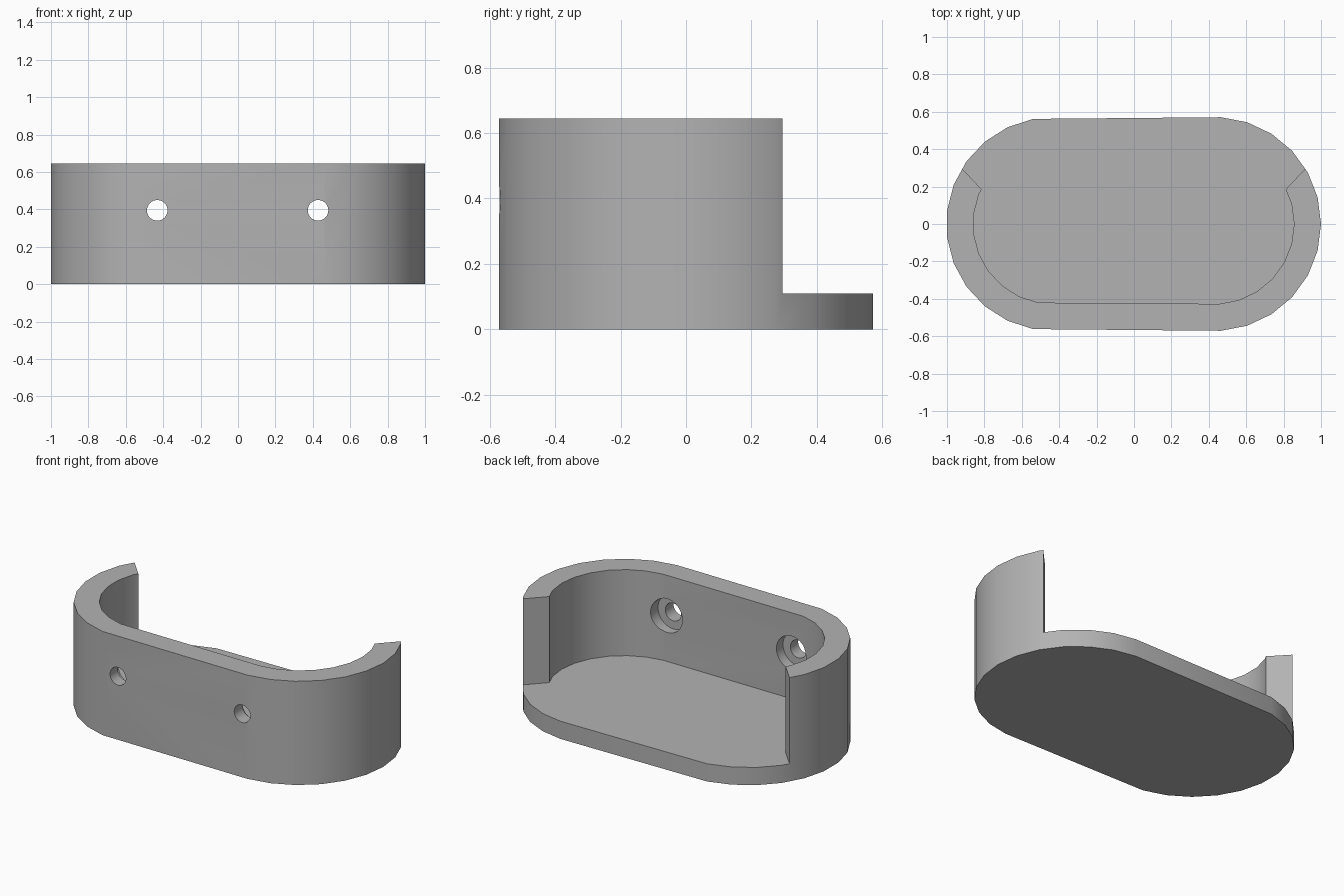
import bpy, bmesh, math
from mathutils import Matrix, Vector

if "Cube" in bpy.data.objects:
    bpy.data.objects.remove(bpy.data.objects["Cube"])

STEPS = 25                       # sides of each end circle
R_OUT, R_IN = 0.572, 0.428       # outer and inner end radius
CENTRES = (0.428, -0.432)        # end circle centres, also the screw positions
HEIGHT, FLOOR, HOLE_Z = 0.645, 0.11, 0.395

grey = bpy.data.materials.new("plain grey")
grey.use_nodes = True
grey.diffuse_color = (0.45, 0.45, 0.45, 1)
grey.node_tree.nodes["Principled BSDF"].inputs["Base Color"].default_value = (0.45, 0.45, 0.45, 1)


def arc(cx, r, first, last):
    """Points of a faceted circle, by step number."""
    step = 2 * math.pi / STEPS
    ids = range(first, last - 1, -1)
    return [(cx + r * math.cos(i * step), r * math.sin(i * step)) for i in ids]


def add_object(name, bm):
    bmesh.ops.recalc_face_normals(bm, faces=bm.faces)
    mesh = bpy.data.meshes.new(name)
    bm.to_mesh(mesh)
    bm.free()
    mesh.materials.append(grey)
    ob = bpy.data.objects.new(name, mesh)
    bpy.context.collection.objects.link(ob)
    return ob


def prism(name, points, z0, z1):
    bm = bmesh.new()
    face = bm.faces.new([bm.verts.new((x, y, z0)) for x, y in points])
    new = bmesh.ops.extrude_face_region(bm, geom=[face])["geom"]
    bmesh.ops.translate(bm, vec=(0, 0, z1 - z0),
                        verts=[v for v in new if isinstance(v, bmesh.types.BMVert)])
    return add_object(name, bm)


def cylinder_y(name, x, radius, y0, y1):
    bm = bmesh.new()
    place = Matrix.Translation(Vector((x, (y0 + y1) / 2, HOLE_Z))) @ Matrix.Rotation(math.pi / 2, 4, "X")
    bmesh.ops.create_cone(bm, cap_ends=True, segments=32, radius1=radius, radius2=radius,
                          depth=y1 - y0, matrix=place)
    return add_object(name, bm)


# Solid rounded block
right, left = CENTRES
tray = prism("open_backed_tray", arc(right, R_OUT, 6, -6) + arc(left, R_OUT, -7, -18), 0, HEIGHT)

# Cavity that flares out through the back along the slanted wall ends
cavity = prism("cavity_cutter",
               [(1.4, 0.8), (0.915, 0.295), (0.811, 0.185)] + arc(right, R_IN, 1, -6)
               + arc(left, R_IN, -7, -14) + [(-0.815, 0.185), (-0.918, 0.295), (-1.4, 0.8)],
               FLOOR, 1)
cutters = [cavity]

# Screw holes with counterbores on the inside
for x, side in zip(CENTRES, ("left", "right")):
    cutters.append(cylinder_y(side + "_hole_cutter", x, 0.055, -0.8, -0.3))
    cutters.append(cylinder_y(side + "_counterbore_cutter", x, 0.105, -0.486, -0.3))

for cutter in cutters:
    cutter.hide_render = True
    cutter.hide_set(True)
    cut = tray.modifiers.new(cutter.name, "BOOLEAN")
    cut.operation = "DIFFERENCE"
    cut.solver = "EXACT"
    cut.object = cutter

# Apply the cuts, drop the cutters and smooth the curved sides
bpy.ops.object.select_all(action="DESELECT")
tray.select_set(True)
bpy.context.view_layer.objects.active = tray
for cutter in cutters:
    bpy.ops.object.modifier_apply(modifier=cutter.name)
    bpy.data.objects.remove(cutter)
bpy.ops.object.shade_smooth_by_angle(angle=math.radians(30))
